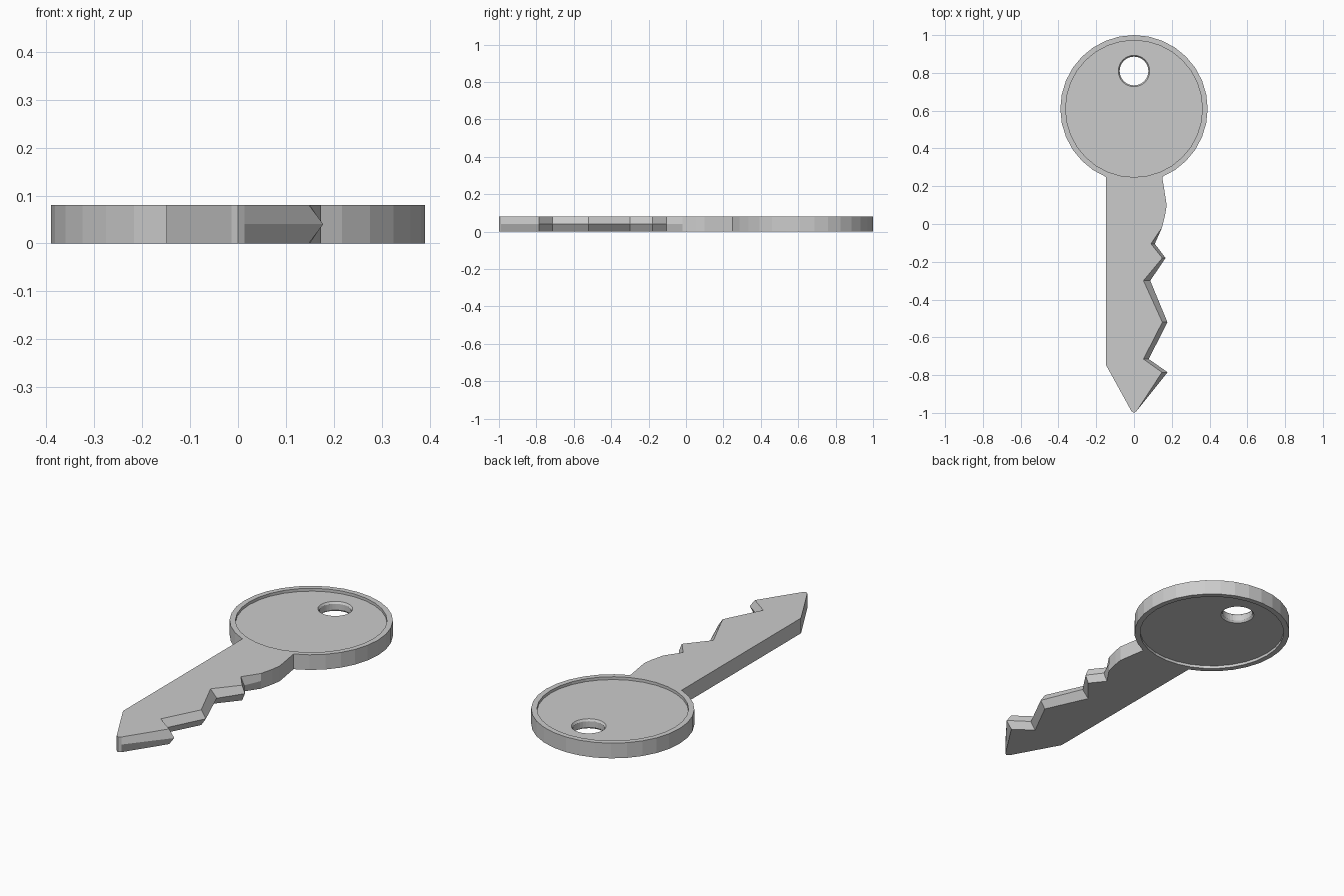
import bpy, bmesh
from math import cos, sin, pi

if "Cube" in bpy.data.objects:
    bpy.data.objects.remove(bpy.data.objects["Cube"])

SEG = 32
T = 0.08          # key thickness
bm = bmesh.new()


def ring(r, cy, z):
    return [bm.verts.new((r * cos(2 * pi * i / SEG), cy + r * sin(2 * pi * i / SEG), z))
            for i in range(SEG)]


# Head: closed loft around rim, recesses and off-centre hole
HY, OY = 0.61, 0.81
profile = [(0.39, HY, 0), (0.39, HY, T), (0.362, HY, T), (0.362, HY, T - 0.015),
           (0.083, OY, T - 0.015), (0.076, OY, T - 0.025), (0.076, OY, 0.025),
           (0.083, OY, 0.015), (0.362, HY, 0.015), (0.362, HY, 0)]
rings = [ring(*p) for p in profile]
for k, a in enumerate(rings):
    b = rings[(k + 1) % len(rings)]
    for i in range(SEG):
        if k == 0 and 22 <= i < 26:      # opening where the blade joins
            continue
        j = (i + 1) % SEG
        bm.faces.new((a[i], a[j], b[j], b[i]))

# Blade outline: y, x on the flat faces, x on the middle ridge
outline = [(0.17, 0.162, 0.162), (0.10, 0.173, 0.173), (0.05, 0.165, 0.165),
           (-0.02, 0.148, 0.148), (-0.105, 0.09, 0.11), (-0.18, 0.15, 0.167),
           (-0.30, 0.05, 0.086), (-0.52, 0.15, 0.177), (-0.715, 0.05, 0.078),
           (-0.785, 0.148, 0.178), (-0.99, 0.014, 0.014), (-1.0, 0.0, 0.0),
           (-0.99, -0.014, -0.014), (-0.745, -0.149, -0.149)]
low = [bm.verts.new((x, y, 0)) for y, x, m in outline]
mid = [bm.verts.new((m, y, T / 2)) for y, x, m in outline]
top = [bm.verts.new((x, y, T)) for y, x, m in outline]
for a, b in ((low, mid), (mid, top)):
    for i in range(len(outline) - 1):
        bm.faces.new((a[i], a[i + 1], b[i + 1], b[i]))

# Walls joining the blade to the head
bm.faces.new((rings[0][26], low[0], mid[0], top[0], rings[1][26]))
bm.faces.new((rings[0][22], rings[1][22], top[-1], mid[-1], low[-1]))

# Flat blade faces, following the head's arc
bm.faces.new([rings[0][i] for i in range(22, 27)] + low)
bm.faces.new([rings[1][i] for i in range(22, 27)] + top)

bmesh.ops.recalc_face_normals(bm, faces=bm.faces)
mesh = bpy.data.meshes.new("key")
bm.to_mesh(mesh)
bm.free()
key = bpy.data.objects.new("key", mesh)
bpy.context.collection.objects.link(key)
